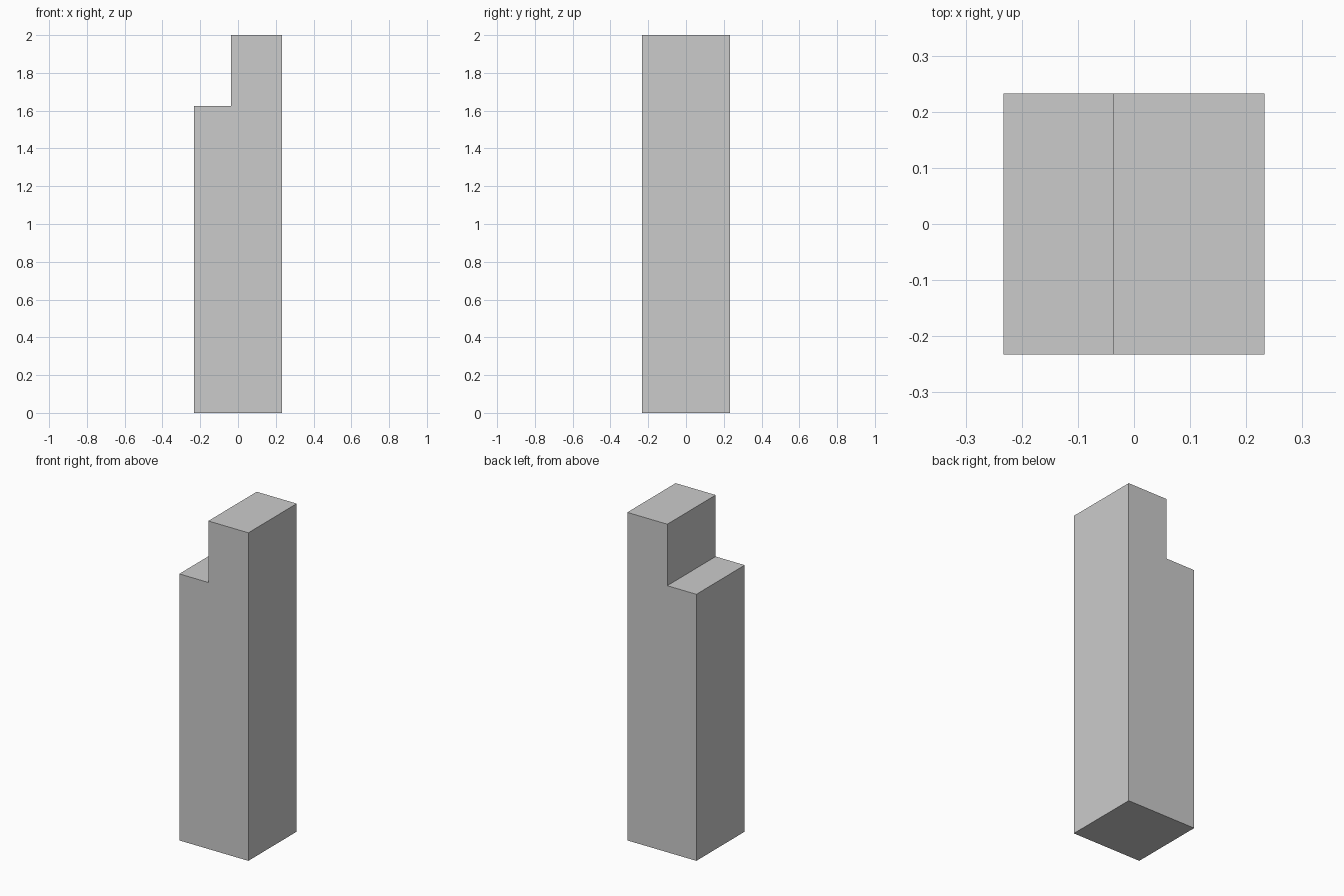
import bpy
import bmesh

if "Cube" in bpy.data.objects:
    bpy.data.objects.remove(bpy.data.objects["Cube"])

HALF = 0.233      # half width and half depth of the square post
HEIGHT = 2.0
STEP_X = -0.037   # where the notch wall stands
STEP_Z = 1.625    # height of the notch floor

# Stepped outline of the post, seen from the front (x, z)
profile = [(-HALF, 0), (HALF, 0), (HALF, HEIGHT),
           (STEP_X, HEIGHT), (STEP_X, STEP_Z), (-HALF, STEP_Z)]

# Extrude the outline from front to back
bm = bmesh.new()
front = bm.faces.new([bm.verts.new((x, -HALF, z)) for x, z in profile])
extruded = bmesh.ops.extrude_face_region(bm, geom=[front], use_keep_orig=True)
back_verts = [v for v in extruded["geom"] if isinstance(v, bmesh.types.BMVert)]
bmesh.ops.translate(bm, verts=back_verts, vec=(0, 2 * HALF, 0))
bmesh.ops.recalc_face_normals(bm, faces=bm.faces)

mesh = bpy.data.meshes.new("notched_post")
bm.to_mesh(mesh)
bm.free()
bpy.context.collection.objects.link(bpy.data.objects.new("notched_post", mesh))
